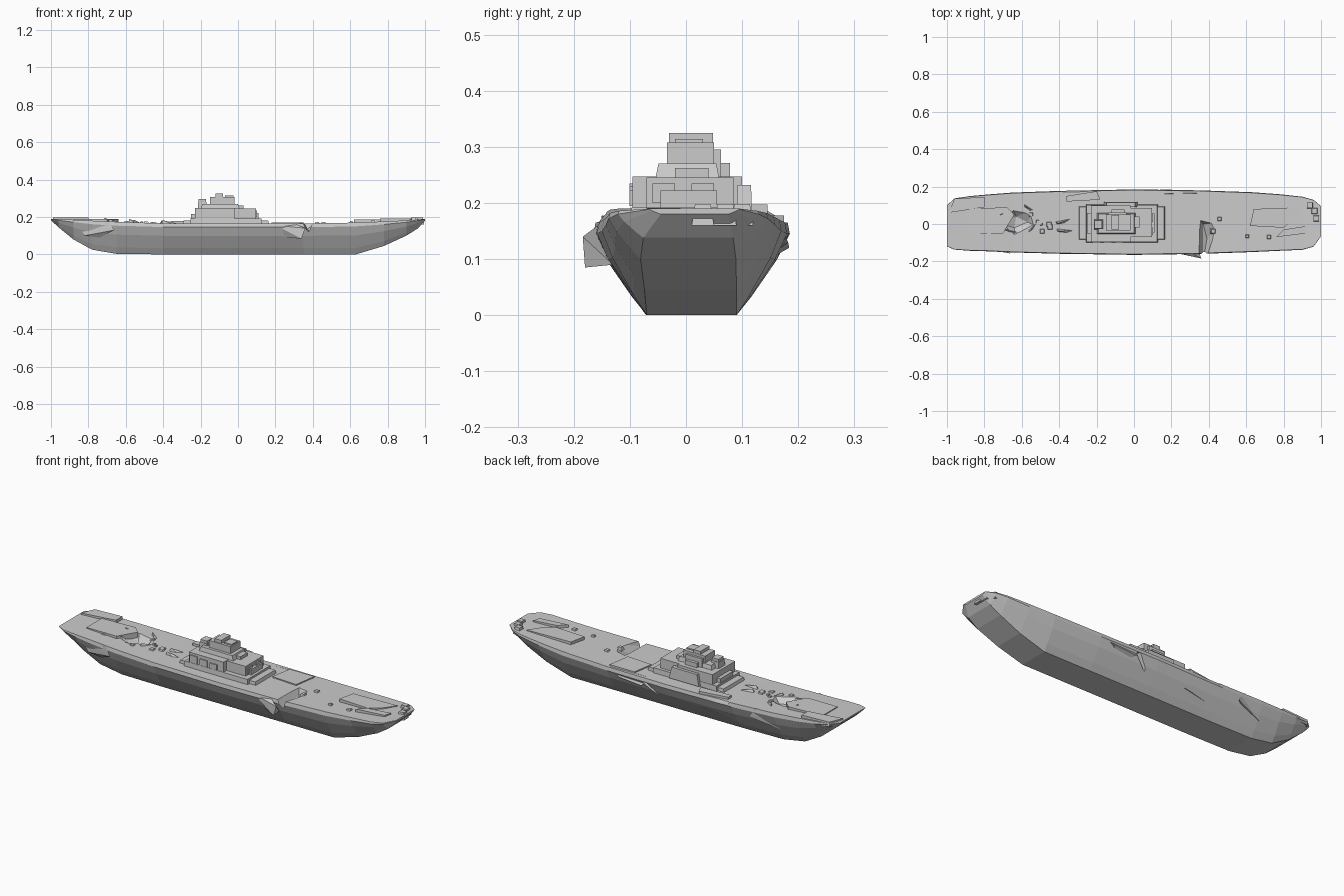
import bpy, bmesh, random
from mathutils import Vector, Matrix

random.seed(4)


def make(name, bm):
    bmesh.ops.recalc_face_normals(bm, faces=bm.faces)
    me = bpy.data.meshes.new(name)
    bm.to_mesh(me)
    bm.free()
    ob = bpy.data.objects.new(name, me)
    bpy.context.collection.objects.link(ob)
    return ob


def box(name, x0, x1, y0, y1, z0, z1, taper=0.0):
    bm = bmesh.new()
    bmesh.ops.create_cube(bm, size=1)
    for v in bm.verts:
        k = 1 - taper if v.co.z > 0 else 1
        v.co = Vector(((x0 + x1) / 2 + v.co.x * (x1 - x0) * k,
                       (y0 + y1) / 2 + v.co.y * (y1 - y0) * k,
                       z0 if v.co.z < 0 else z1))
    return make(name, bm)


def shard(name, pts):
    bm = bmesh.new()
    vs = [bm.verts.new(p) for p in pts]
    r = bmesh.ops.convex_hull(bm, input=vs)
    junk = [v for v in r["geom_interior"] if isinstance(v, bmesh.types.BMVert)]
    if junk:
        bmesh.ops.delete(bm, geom=junk, context='VERTS')
    return make(name, bm)


def slab(name, outline, z0, z1):
    return shard(name, [(x, y, z) for x, y in outline for z in (z0, z1)])


def cut(target, cutter):
    cutter.hide_render = True
    cutter.hide_viewport = True
    m = target.modifiers.new("cut", 'BOOLEAN')
    m.operation = 'DIFFERENCE'
    m.solver = 'EXACT'
    m.object = cutter


# Hull lofted through stations: x, keel z, deck z, bottom half width, deck half width, centre y
stations = [
    (-1.00, .183, .190, .09, .110, -.010),
    (-0.96, .145, .188, .09, .137, .000),
    (-0.88, .080, .185, .085, .146, .003),
    (-0.78, .025, .180, .08, .152, .006),
    (-0.65, .003, .174, .08, .160, .008),
    (-0.40, .000, .166, .08, .168, .009),
    (0.00, .000, .165, .08, .175, .010),
    (0.35, .000, .165, .08, .170, .010),
    (0.63, .000, .170, .08, .160, .010),
    (0.78, .045, .176, .082, .151, .008),
    (0.90, .100, .182, .085, .142, .004),
    (0.96, .138, .186, .08, .125, .004),
    (1.00, .180, .190, .06, .080, .015),
]
section = [(0, 0), (.2, .28), (.6, .76), (.88, 1), (1, .96)]
bm = bmesh.new()
rings = []
for x, kz, dz, bw, dw, yc in stations:
    half = [(bw + f * (dw - bw), kz + t * (dz - kz)) for t, f in section]
    pts = [(yc + w, z) for w, z in half] + [(yc - w, z) for w, z in reversed(half)]
    rings.append([bm.verts.new((x, y, z)) for y, z in pts])
for a, b in zip(rings, rings[1:]):
    n = len(a)
    for i in range(n):
        j = (i + 1) % n
        bm.faces.new((a[i], a[j], b[j], b[i]))
bm.faces.new(rings[0])
bm.faces.new(rings[-1])
hull = make("hull", bm)

# Deck craters and broken hull edges
cut(hull, shard("front_breach_cutter", [
    (.33, -.05, .2), (.34, .04, .2), (.46, .01, .2), (.39, -.20, .2), (.33, -.20, .2),
    (.37, .0, .135), (.39, -.08, .12), (.37, -.20, .125)]))
cut(hull, shard("aft_crater_cutter", [
    (-.74, .01, .2), (-.64, -.09, .2), (-.50, -.02, .2), (-.53, .08, .2), (-.66, .10, .2),
    (-.64, -.02, .145), (-.57, .01, .145), (-.63, .04, .145)]))
cut(hull, shard("rear_edge_cutter", [
    (-.42, .21, .2), (-.38, .155, .2), (-.22, .165, .2), (-.18, .21, .2),
    (-.38, .20, .10), (-.21, .20, .10)]))
cut(hull, shard("bow_edge_cutter", [
    (.80, .20, .22), (.84, .135, .22), (.99, .11, .22), (1.02, .16, .22),
    (.84, .18, .13), (.97, .16, .14)]))
for x0, x1, z0, z1 in ((-.37, -.17, .06, .08), (.04, .15, .08, .145), (.60, .72, .06, .12)):
    for s in (-1, 1):
        c = s * .01 if s > 0 else -.01
        cut(hull, shard("side_gash_cutter", [
            (x0, s * .25, z0), (x1, s * .25, z0 + .01), (x1 - .02, s * .25, z1), (x0 + .02, s * .25, z1),
            (x0 + .02, s * (.095 + z0 * .45) + c, z0), (x1 - .02, s * (.095 + z1 * .4) + c, z1)]))

# Torn plates standing off the hull sides
shard("front_torn_plate", [(.30, -.15, .165), (.36, -.184, .14), (.34, -.18, .085), (.24, -.13, .09),
                           (.20, -.15, .155), (.34, -.13, .09)])
shard("aft_front_plate", [(-.86, -.12, .17), (-.70, -.150, .178), (-.66, -.158, .13), (-.82, -.125, .10),
                          (-.74, -.12, .09)])
shard("aft_rear_plate", [(-.72, .13, .16), (-.54, .17, .172), (-.50, .175, .12), (-.66, .135, .08),
                         (-.58, .12, .10)])
shard("rear_plate", [(.10, .16, .165), (.34, .165, .168), (.28, .182, .13), (.14, .184, .12), (.20, .13, .09)])

# Raised deck panels at both ends and along the middle
slab("stern_panel", [(-.88, -.05), (-.88, .08), (-.68, .09), (-.64, .05), (-.70, -.05)], .16, .190)
slab("stern_ledge", [(-.99, .06), (-.96, .135), (-.80, .145), (-.80, .09)], .17, .197)
slab("bow_panel", [(.62, -.01), (.64, .08), (.90, .09), (.86, .03), (.80, -.02)], .15, .186)
slab("bow_patch", [(.76, -.07), (.92, -.05), (.93, -.01), (.80, -.03)], .15, .191)
slab("fore_deck_panel", [(.18, .04), (.20, .16), (.35, .16), (.33, .03)], .14, .171)
slab("aft_deck_panel", [(-.36, .12), (-.36, .15), (-.20, .175), (-.18, .13)], .14, .178)
for i, (x, y) in enumerate(((.94, .10), (.965, .07), (.975, .03))):
    box(f"bow_chunk_{i}", x - .02, x + .02, y - .02, y + .02, .16, .198, .3)

# Wreckage spikes around the aft crater and beside the house
for i, (x, y, dx, dy, z) in enumerate((
        (-.68, .05, .10, .03, .195), (-.66, -.05, .08, -.03, .19), (-.54, -.03, .05, .05, .185),
        (-.56, .07, .06, -.04, .19), (-.38, .0, .08, .015, .182), (-.37, -.05, .09, -.01, .182))):
    shard(f"deck_wreckage_{i}", [(x - dx / 2, y - dy / 2, .15), (x + dx / 2, y + dy / 2, .15),
                                 (x + dx / 2, y + dy / 2 + .02, .165), (x - dx / 2, y - dy / 2 + .02, .165),
                                 (x - dx / 3, y - dy / 3 + .01, z)])

# Superstructure, stacked from the deck up
tiers = [
    ("house_base", -.30, .17, -.085, .095, .15, .182, .04),
    ("house_skirt", -.26, .13, -.10, .105, .15, .192, .03),
    ("house_main", -.23, -.02, -.095, .10, .17, .247, 0),
    ("house_front", -.03, .095, -.07, .085, .17, .245, 0),
    ("house_front_step", .08, .11, -.045, .055, .17, .222, 0),
    ("house_side", -.16, .02, .09, .118, .17, .232, .15),
    ("house_aft_step", -.25, -.20, -.05, .06, .17, .215, 0),
    ("bridge_lower", -.20, .01, -.055, .06, .24, .270, .1),
    ("bridge_main", -.15, -.02, -.034, .05, .26, .308, 0),
    ("bridge_roof", -.12, -.08, -.03, .048, .30, .325, 0),
    ("bridge_roof_front", -.07, -.025, -.02, .03, .30, .314, 0),
    ("bridge_wing", -.14, -.04, .045, .062, .245, .295, 0),
    ("bridge_wing_low", -.12, -.05, .06, .078, .245, .271, 0),
    ("funnel", -.215, -.165, -.03, .025, .24, .280, .1),
    ("funnel_top", -.21, -.17, -.025, .02, .27, .295, 0),
    ("bridge_front_block", -.02, .03, -.02, .04, .24, .262, 0),
]
for t in tiers:
    box(*t)

# Window and hatch plates along the house walls
for i, x in enumerate((-.20, -.14, -.08)):
    box(f"house_plate_front_{i}", x - .022, x + .022, -.101, -.08, .195, .235 - .006 * i)
for i, y in enumerate((-.04, .03)):
    box(f"house_plate_end_{i}", .08, .102, y - .02, y + .02, .20, .235)

# Loose rubble on deck
for i in range(14):
    x = random.choice((-1, 1)) * random.uniform(.42, .85)
    y, r = random.uniform(-.1, .11), random.uniform(.008, .018)
    z = .165 + .025 * max(0, abs(x) - .4)
    box(f"rubble_{i}", x - r, x + r, y - r, y + r, z - .01, z + .008, .4)
